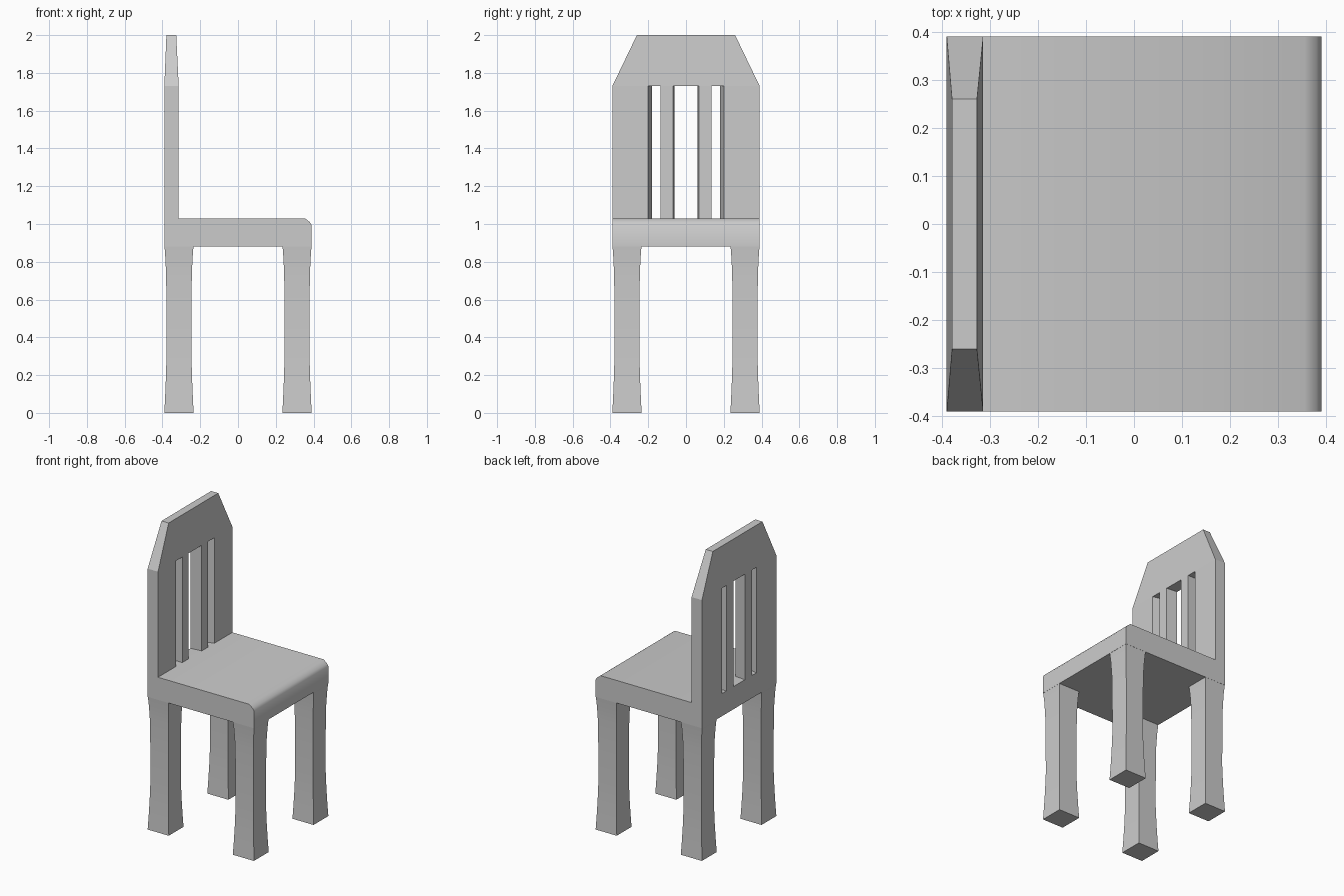
import bpy, bmesh, math

if "Cube" in bpy.data.objects:
    bpy.data.objects.remove(bpy.data.objects["Cube"])


def finish(name, bm, angle):
    bmesh.ops.recalc_face_normals(bm, faces=bm.faces[:])
    mesh = bpy.data.meshes.new(name)
    bm.to_mesh(mesh)
    bm.free()
    ob = bpy.data.objects.new(name, mesh)
    bpy.context.collection.objects.link(ob)
    bpy.ops.object.select_all(action='DESELECT')
    bpy.context.view_layer.objects.active = ob
    ob.select_set(True)
    bpy.ops.object.shade_smooth_by_angle(angle=math.radians(angle))
    return ob


def seat():
    # side profile with a softened front edge, extruded across the width
    profile = [(-0.39, 0.88), (0.39, 0.88), (0.39, 0.995), (0.38, 1.01),
               (0.355, 1.03), (-0.39, 1.03)]
    bm = bmesh.new()
    rows = [[bm.verts.new((x, y, z)) for x, z in profile] for y in (-0.39, 0.39)]
    bm.faces.new(rows[0])
    bm.faces.new(rows[1])
    n = len(profile)
    for i in range(n):
        j = (i + 1) % n
        bm.faces.new((rows[0][i], rows[0][j], rows[1][j], rows[1][i]))
    finish("seat", bm, 50)


def leg(name, cx, cy):
    # square section, slimmer in the middle, flared at both ends
    rings = [(0, .0775), (.08, .0735), (.19, .069), (.32, .0655),
             (.55, .066), (.73, .068), (.82, .072), (.88, .0765)]
    bm = bmesh.new()
    loops = []
    for z, h in rings:
        loops.append([bm.verts.new((cx + sx * h, cy + sy * h, z))
                      for sx, sy in ((-1, -1), (1, -1), (1, 1), (-1, 1))])
    bm.faces.new(loops[0])
    for a, b in zip(loops, loops[1:]):
        for i in range(4):
            j = (i + 1) % 4
            bm.faces.new((a[i], a[j], b[j], b[i]))
    finish(name, bm, 30)


def backrest():
    # posts and slats rise from the seat into a tapered top rail
    front_y = [-.39, -.2, -.135, -.068, .068, .135, .2, .39]
    back_y = [-.39, -.18, -.135, -.06, .06, .135, .18, .39]
    bm = bmesh.new()

    def side(x, x_top, ys):
        low = [bm.verts.new((x, y, 1.03)) for y in ys]
        mid = [bm.verts.new((x, y, 1.73)) for y in ys]
        top = [bm.verts.new((x_top, y, 2.0)) for y in (-.26, .26)]
        bm.faces.new(mid + top[::-1])
        for i in range(0, 8, 2):
            bm.faces.new((low[i], low[i + 1], mid[i + 1], mid[i]))
        return low, mid, top

    fl, fm, ft = side(-0.314, -0.327, front_y)
    bl, bk, bt = side(-0.39, -0.379, back_y)
    for i in range(8):
        bm.faces.new((fl[i], bl[i], bk[i], fm[i]))
    for i in (1, 3, 5):
        bm.faces.new((fm[i], fm[i + 1], bk[i + 1], bk[i]))
    bm.faces.new((ft[0], ft[1], bt[1], bt[0]))
    for i, k in ((0, 0), (7, 1)):
        bm.faces.new((fm[i], bk[i], bt[k], ft[k]))
    finish("backrest", bm, 1)


seat()
backrest()
for sx, end in ((1, "front"), (-1, "rear")):
    for sy, hand in ((-1, "left"), (1, "right")):
        leg(f"{end}_{hand}_leg", sx * 0.3125, sy * 0.3125)
